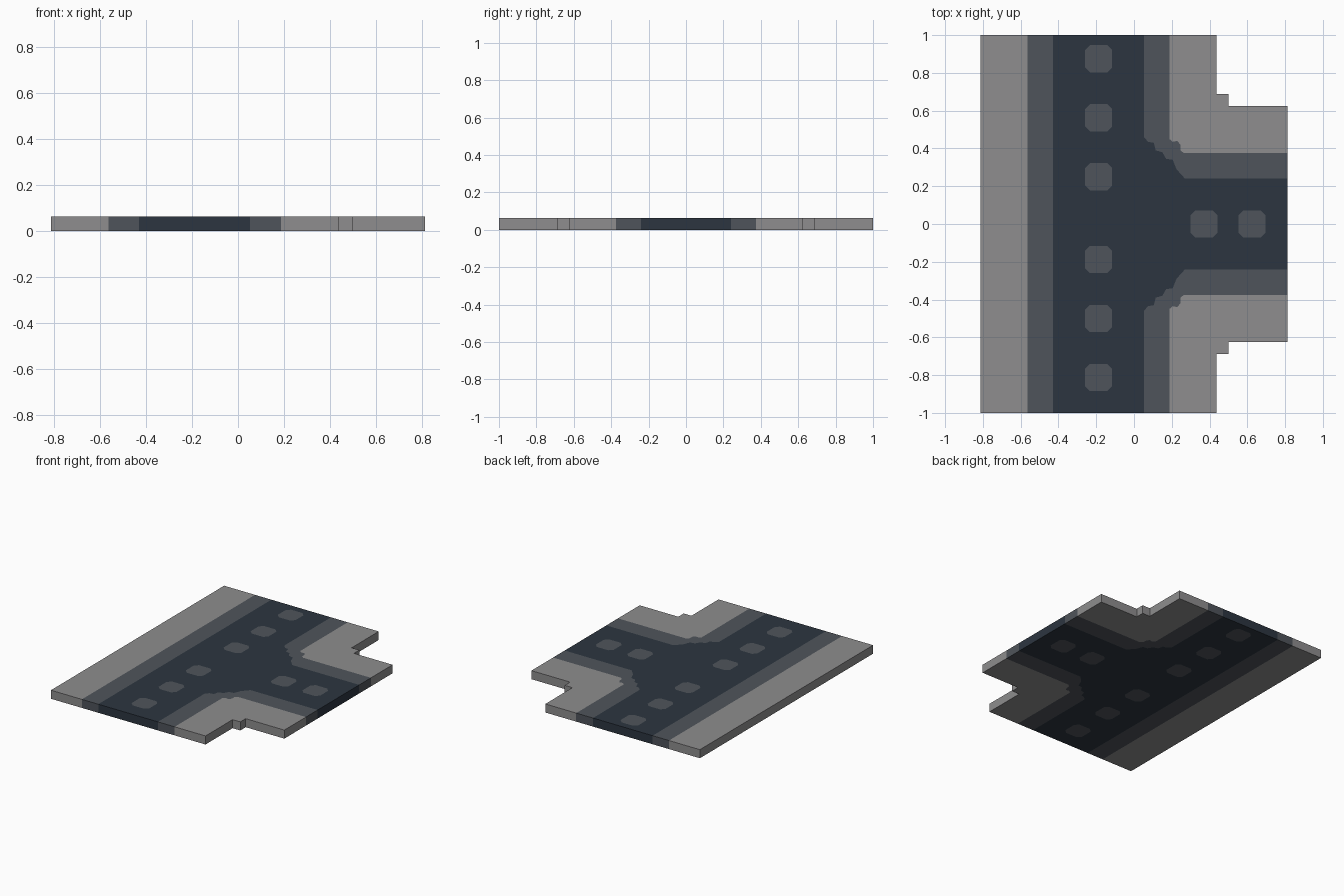
import bpy, bmesh
from mathutils import Vector
from mathutils.geometry import delaunay_2d_cdt

if "Cube" in bpy.data.objects:
    bpy.data.objects.remove(bpy.data.objects["Cube"])

THICK = 0.0625
LANE_X = -0.1875


def srgb(r, g, b):
    lin = [((c / 255 + 0.055) / 1.055) ** 2.4 for c in (r, g, b)]
    return (*lin, 1.0)


def material(name, colour):
    m = bpy.data.materials.new(name)
    m.diffuse_color = colour
    m.use_nodes = True
    m.node_tree.nodes["Principled BSDF"].inputs["Base Color"].default_value = m.diffuse_color
    return m


def mirrored(half):
    """Closed outline from its +y half, listed from left to right."""
    return [(x, -y) for x, y in half] + [(x, y) for x, y in reversed(half)]


def stud(cx, cy, r=0.072, c=0.046):
    """Eight-sided lane marker outline."""
    pts = [(r, -c), (r, c), (c, r), (-c, r), (-r, c), (-r, -c), (-c, -r), (c, -r)]
    return [(cx + x, cy + y) for x, y in pts]


# Nested outlines: pavement, kerb strip, asphalt
pavement = mirrored([(-0.8125, 1), (0.4375, 1), (0.4375, 0.6875), (0.5, 0.6875),
                     (0.5, 0.625), (0.8125, 0.625)])
kerb = mirrored([(-0.5625, 1), (0.1875, 1), (0.1875, 0.45), (0.205, 0.435), (0.23, 0.44),
                 (0.245, 0.42), (0.245, 0.39), (0.265, 0.375), (0.8125, 0.375)])
asphalt = mirrored([(-0.43, 1), (0.052, 1), (0.052, 0.46), (0.075, 0.435), (0.105, 0.43),
                    (0.115, 0.39), (0.15, 0.38), (0.17, 0.345), (0.205, 0.34),
                    (0.225, 0.29), (0.27, 0.24), (0.8125, 0.24)])

# Lane markers along the main road and the side road
markers = [stud(LANE_X, y) for y in (0.875, 0.5625, 0.25, -0.1875, -0.5, -0.8125)]
markers += [stud(x, 0) for x in (0.37, 0.625)]

outlines = [pavement, kerb, asphalt] + markers
slot = [0, 1, 2] + [1] * len(markers)

# Cut all outlines into one flat sheet
points, loops = [], []
for outline in outlines:
    loops.append(list(range(len(points), len(points) + len(outline))))
    points += [Vector(p) for p in outline]
verts, _, faces, _, _, owners = delaunay_2d_cdt(points, [], loops, 1, 1e-5)

bm = bmesh.new()
bverts = [bm.verts.new((v.x, v.y, 0)) for v in verts]
for f, own in zip(faces, owners):
    face = bm.faces.new([bverts[i] for i in f])
    face.material_index = slot[max(own)]     # innermost outline gives the colour
bmesh.ops.dissolve_limit(bm, angle_limit=0.01, verts=bm.verts[:], edges=bm.edges[:],
                         delimit={'MATERIAL'})

# Thicken the sheet; walls take the colour of the face beside them
rim = {e: e.link_faces[0].material_index for e in bm.edges if e.is_boundary}
top = bmesh.ops.duplicate(bm, geom=bm.verts[:] + bm.edges[:] + bm.faces[:])
vmap = top["vert_map"]
for v in [g for g in top["geom"] if isinstance(g, bmesh.types.BMVert)]:
    v.co.z = THICK
for e, mat in rim.items():
    a, b = e.verts
    wall = bm.faces.new((a, b, vmap[b], vmap[a]))
    wall.material_index = mat
bmesh.ops.recalc_face_normals(bm, faces=bm.faces[:])

mesh = bpy.data.meshes.new("road_junction")
bm.to_mesh(mesh)
bm.free()
for name, colour in (("pavement grey", srgb(142, 141, 142)),
                     ("kerb grey", srgb(79, 84, 91)),
                     ("asphalt", srgb(44, 53, 64))):
    mesh.materials.append(material(name, colour))
bpy.context.collection.objects.link(bpy.data.objects.new("road_junction", mesh))
